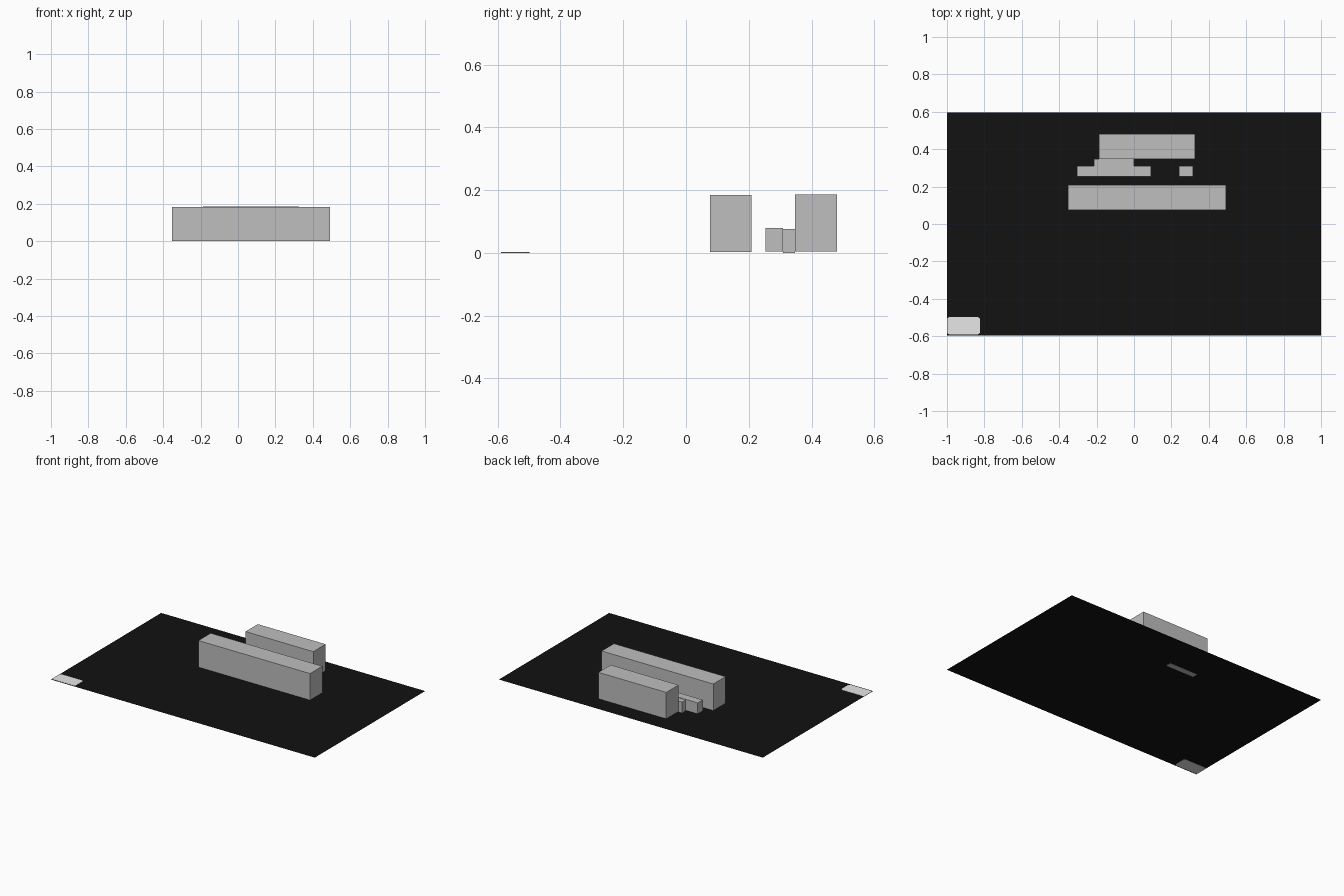
import bpy
import bmesh

if "Cube" in bpy.data.objects:
    bpy.data.objects.remove(bpy.data.objects["Cube"])


def material(name, color):
    m = bpy.data.materials.new(name)
    m.diffuse_color = (*color, 1)
    m.use_nodes = True
    m.node_tree.nodes["Principled BSDF"].inputs["Base Color"].default_value = m.diffuse_color
    return m


black = material("black ground", (0.006, 0.006, 0.006))
silver = material("silver grey", (0.52, 0.52, 0.52))
white = material("white", (1, 1, 1))


def finish(name, bm, mat):
    me = bpy.data.meshes.new(name)
    bm.to_mesh(me)
    bm.free()
    me.materials.append(mat)
    ob = bpy.data.objects.new(name, me)
    bpy.context.collection.objects.link(ob)
    return ob


def rectangle(bm, x, y, z):
    corners = ((x[0], y[0]), (x[1], y[0]), (x[1], y[1]), (x[0], y[1]))
    return bm.faces.new([bm.verts.new((a, b, z)) for a, b in corners])


def extrude_up(bm, face, height):
    """Turn a flat face into a closed prism."""
    res = bmesh.ops.extrude_face_region(bm, geom=[face], use_keep_orig=True)
    verts = [v for v in res["geom"] if isinstance(v, bmesh.types.BMVert)]
    bmesh.ops.translate(bm, verts=verts, vec=(0, 0, height))
    bmesh.ops.recalc_face_normals(bm, faces=bm.faces)


def block(name, x, y, z, mat):
    bm = bmesh.new()
    extrude_up(bm, rectangle(bm, x, y, z[0]), z[1] - z[0])
    return finish(name, bm, mat)


# Flat ground sheet
bm = bmesh.new()
rectangle(bm, (-1, 1), (-0.597, 0.597), 0.001)
finish("ground_sheet", bm, black)

# Rounded corner plate, showing on both sides of the sheet
bm = bmesh.new()
rectangle(bm, (-1, -0.823), (-0.59, -0.498), 0.0)
bmesh.ops.bevel(bm, geom=bm.verts[:], offset=0.014, segments=4,
                profile=0.5, affect='VERTICES')
bm.faces.ensure_lookup_table()
extrude_up(bm, bm.faces[0], 0.002)
finish("corner_plate", bm, white)

# Buildings
block("front_building", (-0.353, 0.493), (0.076, 0.209), (0.002, 0.184), silver)
block("back_building", (-0.187, 0.327), (0.348, 0.481), (0.005, 0.186), silver)
block("low_building", (-0.305, 0.092), (0.254, 0.309), (0.005, 0.08), silver)
block("low_annex", (-0.214, 0.0), (0.309, 0.348), (0.0, 0.076), silver)
block("small_shed", (0.241, 0.316), (0.254, 0.309), (0.005, 0.08), silver)
